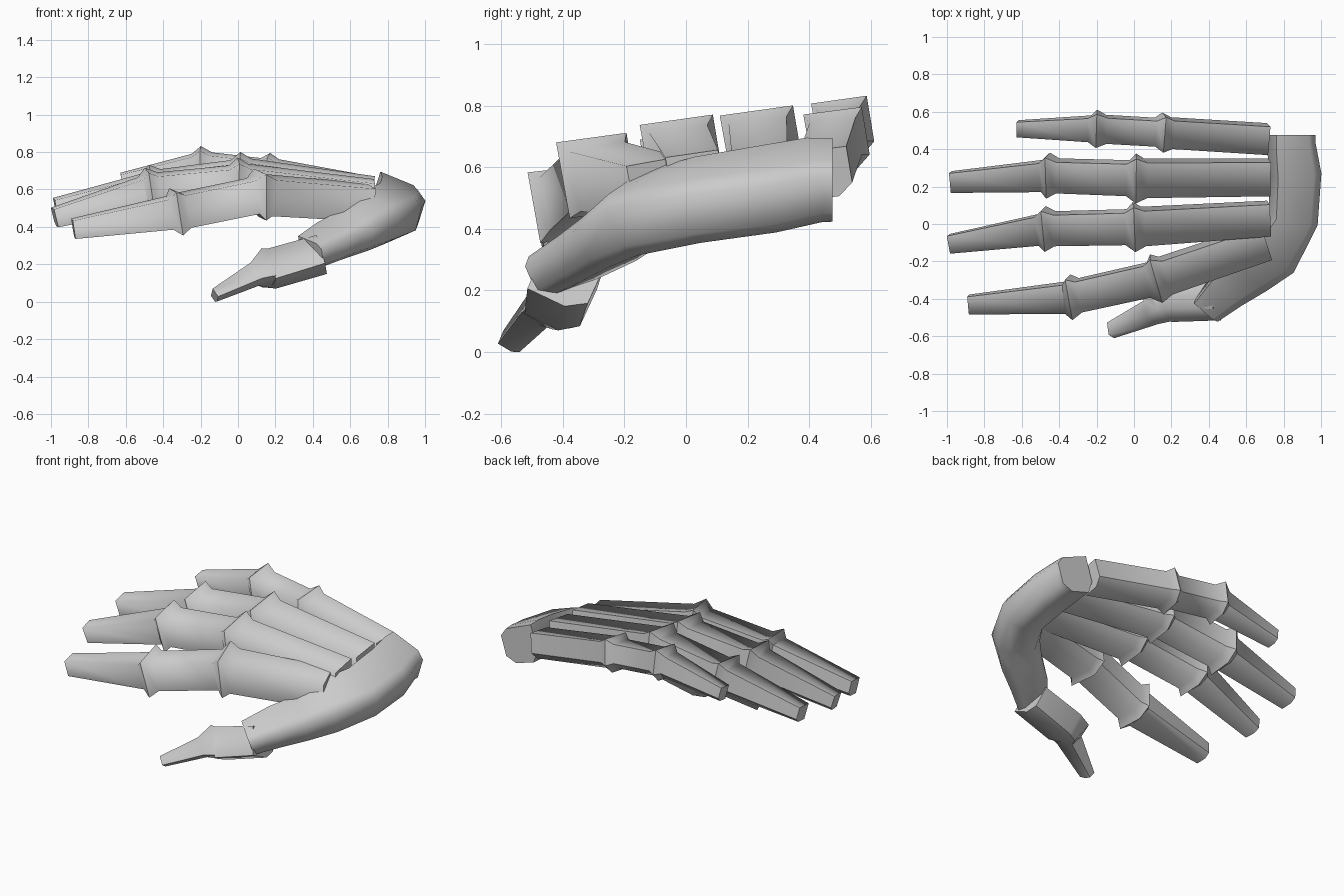
import bpy, bmesh, math
from mathutils import Vector

if "Cube" in bpy.data.objects:
    bpy.data.objects.remove(bpy.data.objects["Cube"])

# flat-topped section, chamfered below on the far side
FINGER = [(-.48, .5), (.48, .5), (.5, -.25), (.2, -.5), (-.44, -.5)]
BAR = [(-.5, .5), (.3, .42), (.5, .25), (.5, -.3), (.25, -.5), (-.3, -.5), (-.5, -.2)]


def loft(name, stations, section, side, sharp):
    """Skin a section along stations (x, y, z, width, height); sharp lists hard corners."""
    bm = bmesh.new()
    pts = [Vector(s[:3]) for s in stations]
    rings = []
    for i, s in enumerate(stations):
        t = (pts[min(i + 1, len(pts) - 1)] - pts[max(i - 1, 0)]).normalized()
        sd = side(t)
        sd = (sd - t * sd.dot(t)).normalized()
        up = t.cross(sd)
        if up.z < 0:
            up = -up
        rings.append([bm.verts.new(pts[i] + sd * a * s[3] + up * b * s[4]) for a, b in section])
    n = len(section)
    for r, q in zip(rings, rings[1:]):
        for k in range(n):
            bm.faces.new((r[k], r[(k + 1) % n], q[(k + 1) % n], q[k]))
    caps = [bm.faces.new(rings[0]), bm.faces.new(rings[-1])]
    bmesh.ops.recalc_face_normals(bm, faces=bm.faces)
    for f in bm.faces:
        f.smooth = True
    for c in caps:
        for e in c.edges:
            e.smooth = False
    for r, q in zip(rings, rings[1:]):
        for k in sharp:
            bm.edges.get((r[k], q[k])).smooth = False
    # flared joints keep a hard rim
    for r in rings[1:-1]:
        for k in range(n):
            e = bm.edges.get((r[k], r[(k + 1) % n]))
            if e.calc_face_angle(0) > math.radians(40):
                e.smooth = False
    me = bpy.data.meshes.new(name)
    bm.to_mesh(me)
    bm.free()
    bpy.context.collection.objects.link(bpy.data.objects.new(name, me))


def finger(name, base, j1, j2, tip):
    """Three bones with a flared ring at each of the two joints."""
    def near(a, b, d, f):
        p, q = Vector(a[:3]), Vector(b[:3])
        return (*(p + (q - p).normalized() * d), a[3] * f, a[4] * f)
    st = [base, near(j1, base, .05, .79), j1, near(j1, j2, .04, .72),
          near(j2, j1, .05, .76), j2, near(j2, tip, .035, .70), tip]
    loft(name, st, FINGER, lambda t: Vector((0, 1, .14)), (1, 2, 4))


# fingers
finger("index_finger", (.70, -.095, .53, .19, .18), (.12, -.29, .572, .25, .25),
       (-.33, -.39, .48, .23, .235), (-.88, -.43, .39, .10, .10))
finger("middle_finger", (.72, .03, .56, .18, .17), (0, -.015, .635, .25, .24),
       (-.47, -.025, .59, .23, .23), (-.98, -.105, .45, .10, .10))
finger("ring_finger", (.72, .25, .575, .19, .17), (.01, .245, .665, .25, .24),
       (-.455, .26, .605, .23, .23), (-.975, .225, .50, .11, .10))
finger("little_finger", (.71, .455, .58, .16, .16), (.15, .49, .68, .20, .21),
       (-.2, .51, .72, .19, .20), (-.62, .51, .64, .085, .09))

# curved palm bar running down into the thumb root
loft("palm_bar", [(.84, .475, .55, .235, .23), (.84, .42, .55, .24, .235),
                  (.86, .27, .52, .26, .24), (.85, .03, .485, .25, .24),
                  (.745, -.17, .44, .26, .24), (.64, -.25, .375, .24, .20),
                  (.51, -.34, .32, .22, .18), (.39, -.45, .26, .17, .16)],
     BAR, lambda t: t.cross(Vector((-.3, 0, -1))), (0,))

# thumb tip with a wide collar
loft("thumb", [(.45, -.395, .24, .21, .17), (.18, -.41, .165, .19, .18),
               (.14, -.425, .165, .18, .18), (.09, -.475, .14, .11, .11),
               (-.125, -.57, .03, .08, .055)],
     FINGER, lambda t: Vector((0, 1, -.5)), (1, 2, 4))
